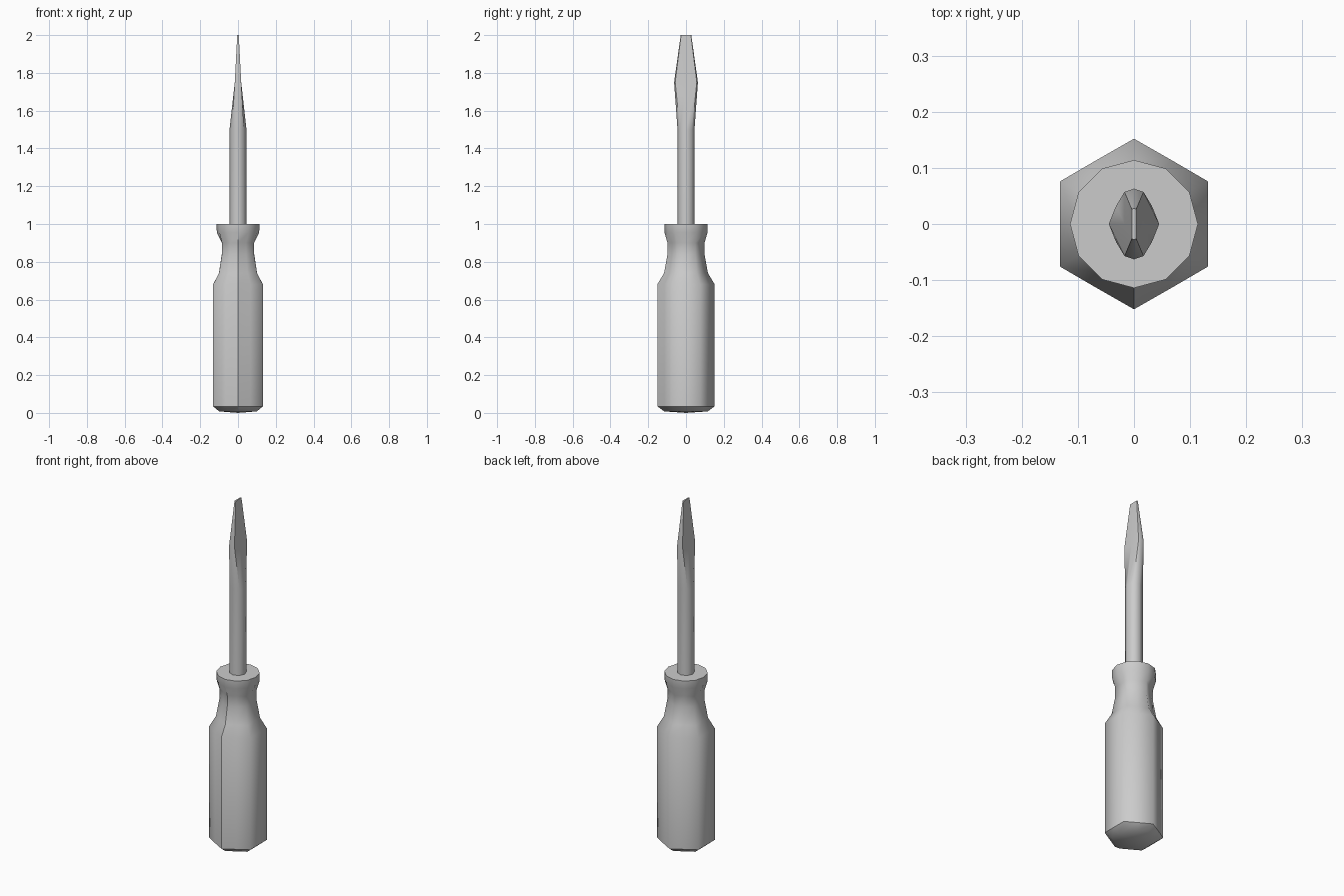
import bpy, bmesh
from math import sin, cos, radians

if "Cube" in bpy.data.objects:
    bpy.data.objects.remove(bpy.data.objects["Cube"])


def loft(name, rings, sharp_rings, bottom_z=None, seam=None):
    """Skin a stack of equal-sized rings, cap both ends, shade smooth with chosen sharp edges."""
    bm = bmesh.new()
    vr = [[bm.verts.new(p) for p in ring] for ring in rings]
    n = len(vr[0])
    for a, b in zip(vr, vr[1:]):
        for i in range(n):
            j = (i + 1) % n
            bm.faces.new((a[i], a[j], b[j], b[i]))
    bm.faces.new(vr[-1])
    if bottom_z is None:
        bm.faces.new(vr[0][::-1])
    else:
        c = bm.verts.new((0, 0, bottom_z))
        for i in range(n):
            bm.faces.new((c, vr[0][(i + 1) % n], vr[0][i]))
    for f in bm.faces:
        f.smooth = True
    for k in sharp_rings:
        for i in range(n):
            bm.edges.get((vr[k][i], vr[k][(i + 1) % n])).smooth = False
    if seam:
        idx, lo, hi = seam
        for k in range(lo, hi):
            bm.edges.get((vr[k][idx], vr[k + 1][idx])).smooth = False
    bmesh.ops.recalc_face_normals(bm, faces=bm.faces[:])
    me = bpy.data.meshes.new(name)
    bm.to_mesh(me)
    bm.free()
    ob = bpy.data.objects.new(name, me)
    bpy.context.collection.objects.link(ob)
    return ob


# Handle: hexagonal grip blending into a round collar (z, corner radius, flat radius)
profile = [(0.008, 0.115, 0.100), (0.035, 0.152, 0.132), (0.68, 0.152, 0.132),
           (0.74, 0.116, 0.101), (0.84, 0.098, 0.086), (0.90, 0.098, 0.084),
           (0.955, 0.114, 0.112), (1.0, 0.114, 0.114)]
handle_rings = []
for z, rc, rf in profile:
    ring = []
    for i in range(12):
        r = rc if i % 2 else rf
        a = radians(30 * i)
        ring.append((r * cos(a), r * sin(a), z))
    handle_rings.append(ring)
loft("handle", handle_rings, [1, len(profile) - 1], bottom_z=0.0, seam=(9, 0, 6))


# Shaft: octagonal rod flattened into a flat-head blade
def section(z, x_side, x_diag, y_diag, y_end):
    return [(x_side, 0, z), (x_diag, y_diag, z), (0, y_end, z), (-x_diag, y_diag, z),
            (-x_side, 0, z), (-x_diag, -y_diag, z), (0, -y_end, z), (x_diag, -y_diag, z)]


shaft = loft("shaft_and_blade", [
    section(0.98, 0.045, 0.032, 0.032, 0.045),
    section(1.50, 0.045, 0.032, 0.032, 0.045),
    section(1.75, 0.017, 0.017, 0.057, 0.063),
    section(2.00, 0.004, 0.004, 0.026, 0.028)], [0, 3])
shaft.data.set_sharp_from_angle(angle=radians(50))
